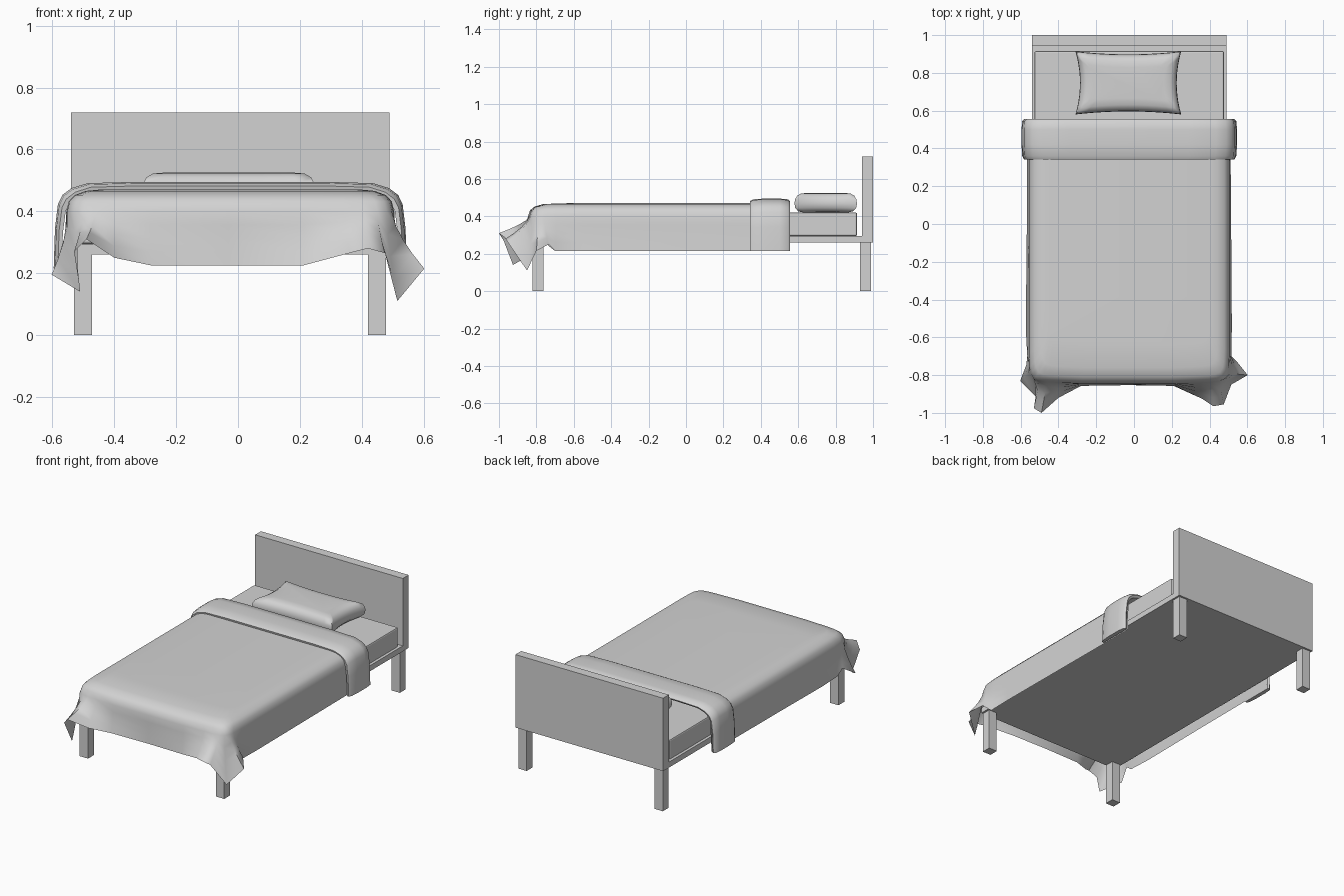
import bpy, bmesh, math

if "Cube" in bpy.data.objects:
    bpy.data.objects.remove(bpy.data.objects["Cube"], do_unlink=True)

CX = -0.025  # centre line of the bed

grey = bpy.data.materials.new("plain grey")
grey.use_nodes = True
COLOUR = (0.65, 0.65, 0.65, 1)
grey.diffuse_color = COLOUR
grey.node_tree.nodes["Principled BSDF"].inputs["Base Color"].default_value = COLOUR


def finish(name, bm, smooth=None):
    """Turn a bmesh into a named object, optionally smooth shaded."""
    bmesh.ops.recalc_face_normals(bm, faces=bm.faces)
    mesh = bpy.data.meshes.new(name)
    bm.to_mesh(mesh)
    bm.free()
    mesh.materials.append(grey)
    obj = bpy.data.objects.new(name, mesh)
    bpy.context.collection.objects.link(obj)
    if smooth:
        bpy.ops.object.select_all(action='DESELECT')
        obj.select_set(True)
        bpy.context.view_layer.objects.active = obj
        bpy.ops.object.shade_smooth_by_angle(angle=math.radians(smooth))
    return obj


def box(name, x, y, z, bevel=0):
    """Box from (min, max) pairs."""
    bm = bmesh.new()
    bmesh.ops.create_cube(bm, size=1)
    for v in bm.verts:
        v.co = [lo + (c + 0.5) * (hi - lo) for c, (lo, hi) in zip(v.co, (x, y, z))]
    obj = finish(name, bm)
    if bevel:
        mod = obj.modifiers.new("soft_edges", 'BEVEL')
        mod.width, mod.segments = bevel, 2
    return obj


def loft(name, rings, closed, cap_first, cap_last, smooth):
    """Skin a list of equally long point rings."""
    bm = bmesh.new()
    rows = [[bm.verts.new(p) for p in ring] for ring in rings]
    n = len(rows[0])
    for a, b in zip(rows, rows[1:]):
        for i in range(n if closed else n - 1):
            j = (i + 1) % n
            bm.faces.new((a[i], a[j], b[j], b[i]))
    if cap_first:
        bm.faces.new(rows[0])
    if cap_last:
        bm.faces.new(rows[-1][::-1])
    return finish(name, bm, smooth)


# Wooden frame, headboard, legs
box("bed_base", (-0.54, 0.49), (-0.82, 1.0), (0.26, 0.295))
box("headboard", (-0.54, 0.49), (0.942, 1.0), (0.295, 0.72))
for end, y in (("front", -0.82), ("back", 0.93)):
    for side, x in (("right", -0.53), ("left", 0.42)):
        box(f"{end}_{side}_leg", (x, x + 0.058), (y, y + 0.058), (0, 0.26))

# Mattress
box("mattress", (-0.527, 0.477), (-0.8, 0.915), (0.295, 0.42), 0.008)

# Pillow: pinched outline stacked in layers
def pillow_ring(inset, z):
    pts, n = [], 10
    hx, hy = 0.28 - inset, 0.167 - inset
    for sx, sy, ux, uy in ((-1, -1, 1, 0), (1, -1, 0, 1), (1, 1, -1, 0), (-1, 1, 0, -1)):
        for i in range(n):
            t = 2 * i / n
            u, v = sx + ux * t, sy + uy * t
            x = u * (hx - 0.024 * (1 - v * v))
            y = v * (hy - 0.016 * (1 - u * u))
            pts.append((-0.03 + x, 0.747 + y, z))
    return pts

layers = [(0.05, 0.420), (0.02, 0.427), (0.004, 0.445), (0, 0.468), (0.003, 0.49),
          (0.014, 0.51), (0.035, 0.522), (0.07, 0.525)]
loft("pillow", [pillow_ring(*l) for l in layers], True, True, True, 60)

# Blanket columns: shoulder x, y, then hem x, y, z, running around the three hanging sides
columns = [
    (-.555, .55, -.565, .55, .215), (-.555, -.10, -.568, -.10, .215),
    (-.555, -.55, -.573, -.55, .215), (-.555, -.69, -.565, -.70, .215),
    (-.552, -.76, -.570, -.745, .25), (-.545, -.79, -.602, -.83, .195),
    (-.53, -.82, -.51, -.925, .14), (-.50, -.832, -.53, -.975, .27),
    (-.46, -.837, -.49, -1.0, .31), (-.40, -.84, -.40, -.92, .25),
    (-.28, -.845, -.28, -.857, .225), (-.03, -.845, -.03, -.853, .225),
    (.21, -.845, .21, -.857, .225), (.35, -.84, .36, -.925, .265),
    (.41, -.837, .42, -.965, .28), (.45, -.832, .475, -.955, .265),
    (.48, -.82, .515, -.85, .11), (.497, -.79, .602, -.80, .215),
    (.502, -.76, .55, -.735, .25), (.505, -.69, .515, -.70, .215),
    (.505, -.55, .518, -.55, .215), (.505, -.10, .515, -.10, .215),
    (.505, .55, .51, .55, .215)]

rings = []
# rounded shoulder, from the flat top outwards
for sx, sy, z in ((0.80, 0.85, .47), (0.88, 0.94, .466), (0.95, 0.975, .452),
                  (0.985, 0.992, .432), (1, 1, .40)):
    rings.append([(CX + (c[0] - CX) * sx, 0.55 - (0.55 - c[1]) * sy, z) for c in columns])
# hanging drape, flaring towards the hem
for t in (0.25, 0.5, 0.75, 1):
    e = t ** 1.5
    rings.append([(c[0] + (c[2] - c[0]) * e, c[1] + (c[3] - c[1]) * e,
                   0.40 + (c[4] - 0.40) * t) for c in columns])
loft("blanket", rings, False, True, False, 70)

# Turned-back band of the blanket: arch profile swept through a flat rounded loop
half = [(.545, .215), (.541, .33), (.532, .40), (.518, .428), (.49, .45), (.44, .466), (.3, .47)]
arch = [(-x, z) for x, z in half] + [(0, .47)] + [(x, z) for x, z in reversed(half)]
loop = [(0.55, 0), (0.556, 0.010), (0.545, 0.021), (0.50, 0.025), (0.42, 0.025),
        (0.36, 0.021), (0.342, 0.012), (0.345, 0)]
sections = []
for x, z in arch:
    lift = min(1, (z - 0.215) / 0.2)
    sections.append([(CX + x * (1 + off / 0.53), y, z + off * lift) for y, off in loop])
loft("blanket_fold", sections, True, True, True, 50)
